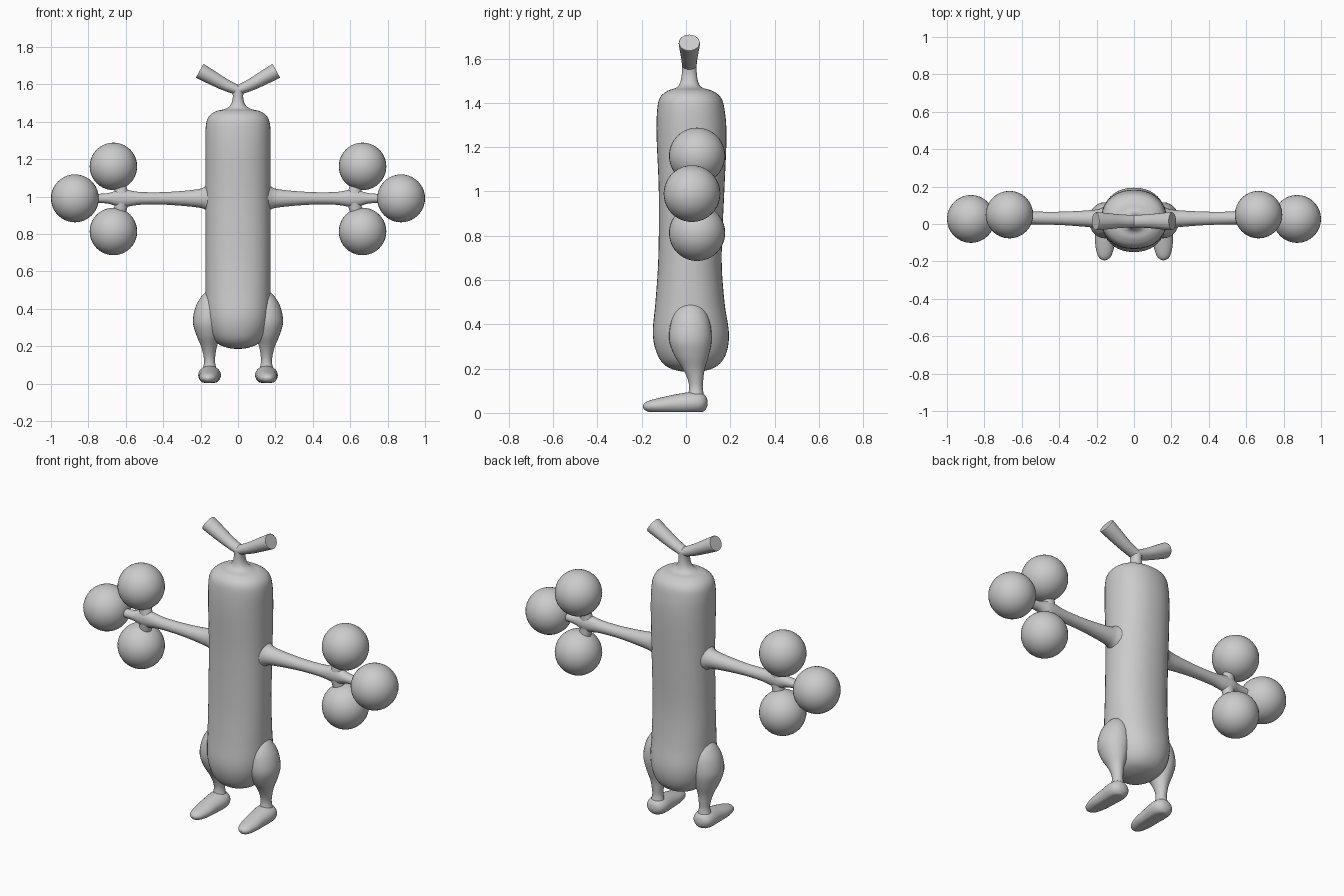
import bpy, bmesh, math
from mathutils import Vector

grey = bpy.data.materials.new("light_grey")
grey.diffuse_color = (0.6, 0.6, 0.6, 1)


def spline(stations, steps):
    """Smooth the station rows with a Catmull-Rom curve."""
    p = [stations[0]] + list(stations) + [stations[-1]]
    rows = []
    for i in range(1, len(p) - 2):
        for k in range(steps):
            t = k / steps
            rows.append([0.5 * (2 * b + (c - a) * t + (2 * a - 5 * b + 4 * c - d) * t * t
                                + (3 * b - a - 3 * c + d) * t ** 3)
                         for a, b, c, d in zip(*p[i - 1:i + 3])])
    return rows + [list(stations[-1])]


def loft(name, stations, u, v, power=2.0, sides=32, steps=5, floor=None):
    """Skin rings (x, y, z, radius along u, radius along v)."""
    u, v = Vector(u), Vector(v)
    bm = bmesh.new()
    rings = []
    for x, y, z, ru, rv in spline(stations, steps):
        ring = []
        for i in range(sides):
            a = 2 * math.pi * i / sides
            c, s = math.cos(a), math.sin(a)
            co = (Vector((x, y, z))
                  + u * max(ru, 0.002) * math.copysign(abs(c) ** (2 / power), c)
                  + v * max(rv, 0.002) * math.copysign(abs(s) ** (2 / power), s))
            if floor is not None:
                co.z = max(co.z, floor)
            ring.append(bm.verts.new(co))
        rings.append(ring)
    for r, q in zip(rings, rings[1:]):
        for i in range(sides):
            j = (i + 1) % sides
            bm.faces.new((r[i], r[j], q[j], q[i]))
    bm.faces.new(rings[0][::-1])
    bm.faces.new(rings[-1])
    bmesh.ops.recalc_face_normals(bm, faces=bm.faces)
    return finish(name, bm)


def ball(name, centre, radius):
    bm = bmesh.new()
    bmesh.ops.create_uvsphere(bm, u_segments=32, v_segments=20, radius=radius)
    bmesh.ops.translate(bm, verts=bm.verts, vec=centre)
    return finish(name, bm)


def finish(name, bm):
    me = bpy.data.meshes.new(name)
    bm.to_mesh(me)
    bm.free()
    me.materials.append(grey)
    ob = bpy.data.objects.new(name, me)
    bpy.context.collection.objects.link(ob)
    bpy.ops.object.select_all(action='DESELECT')
    ob.select_set(True)
    bpy.context.view_layer.objects.active = ob
    bpy.ops.object.shade_smooth_by_angle(angle=math.radians(50))
    return ob


X, Y, Z = (1, 0, 0), (0, 1, 0), (0, 0, 1)

# Tall body with rounded base, running up into the thin neck
loft("body", [
    (0, 0.025, 0.185, 0.0, 0.0), (0, 0.025, 0.19, 0.05, 0.06),
    (0, 0.025, 0.215, 0.11, 0.12), (0, 0.025, 0.27, 0.15, 0.157),
    (0, 0.022, 0.36, 0.172, 0.172), (0, 0.018, 0.50, 0.174, 0.156),
    (0, 0.018, 0.70, 0.174, 0.143), (0, 0.025, 1.00, 0.174, 0.148),
    (0, 0.025, 1.25, 0.175, 0.158), (0, 0.022, 1.37, 0.173, 0.152),
    (0, 0.02, 1.425, 0.158, 0.137), (0, 0.018, 1.455, 0.12, 0.10),
    (0, 0.015, 1.468, 0.07, 0.06), (0, 0.015, 1.49, 0.04, 0.042),
    (0, 0.015, 1.53, 0.028, 0.034), (0, 0.015, 1.575, 0.032, 0.033)],
    X, Y, power=2.2, sides=40)

for side, s in (("left", -1), ("right", 1)):
    # Flat-ended horn
    d = Vector((s * 0.19, 0, 0.105)).normalized()
    loft(side + "_horn", [
        (0, 0.015, 1.568, 0.026, 0.033), (s * 0.07, 0.015, 1.598, 0.032, 0.036),
        (s * 0.14, 0.015, 1.636, 0.038, 0.043), (s * 0.196, 0.015, 1.667, 0.042, 0.048),
        (s * 0.205, 0.015, 1.672, 0.041, 0.046)],
        (-d.z, 0, d.x), Y, sides=24)

    # Arm flaring at the shoulder and at the wrist
    loft(side + "_arm", [
        (s * 0.12, 0.025, 0.992, 0.10, 0.09), (s * 0.17, 0.027, 0.992, 0.065, 0.06),
        (s * 0.22, 0.028, 0.99, 0.048, 0.047), (s * 0.38, 0.03, 0.99, 0.034, 0.036),
        (s * 0.52, 0.032, 0.99, 0.034, 0.034), (s * 0.60, 0.034, 0.99, 0.046, 0.036),
        (s * 0.64, 0.034, 0.99, 0.046, 0.036), (s * 0.69, 0.03, 0.99, 0.029, 0.03),
        (s * 0.76, 0.028, 0.99, 0.024, 0.027), (s * 0.86, 0.027, 0.99, 0.026, 0.027)],
        Z, Y, sides=24)

    # Short stubs and the three balls of the hand
    for part, k in (("upper", 1), ("lower", -1)):
        loft(f"{side}_{part}_stub", [
            (s * 0.622, 0.034, 0.99, 0.046, 0.034),
            (s * 0.625, 0.036, 0.99 + k * 0.04, 0.036, 0.031),
            (s * 0.638, 0.042, 0.988 + k * 0.10, 0.033, 0.03)], X, Y, sides=20)
        ball(f"{side}_{part}_ball", (s * 0.666, 0.05, 0.987 + k * 0.174), 0.127)
    ball(side + "_outer_ball", (s * 0.872, 0.027, 0.99), 0.128)

    # Bulging thigh narrowing to the ankle
    loft(side + "_leg", [
        (s * 0.135, 0.02, 0.50, 0.02, 0.02), (s * 0.142, 0.02, 0.47, 0.05, 0.06),
        (s * 0.15, 0.02, 0.41, 0.077, 0.088), (s * 0.157, 0.02, 0.33, 0.084, 0.096),
        (s * 0.157, 0.025, 0.26, 0.066, 0.078), (s * 0.155, 0.035, 0.20, 0.043, 0.05),
        (s * 0.153, 0.043, 0.15, 0.032, 0.035), (s * 0.152, 0.045, 0.11, 0.03, 0.031),
        (s * 0.152, 0.045, 0.06, 0.042, 0.04)], X, Y, sides=28)

    # Long foot with a flat sole
    loft(side + "_foot", [
        (s * 0.152, 0.098, 0.045, 0.0, 0.0), (s * 0.152, 0.092, 0.046, 0.03, 0.026),
        (s * 0.152, 0.07, 0.046, 0.053, 0.045), (s * 0.152, 0.03, 0.045, 0.061, 0.05),
        (s * 0.153, -0.04, 0.04, 0.056, 0.045), (s * 0.155, -0.11, 0.034, 0.052, 0.036),
        (s * 0.157, -0.165, 0.03, 0.038, 0.026), (s * 0.158, -0.188, 0.029, 0.02, 0.014),
        (s * 0.158, -0.195, 0.029, 0.0, 0.0)],
        X, Z, sides=28, floor=0.004)
